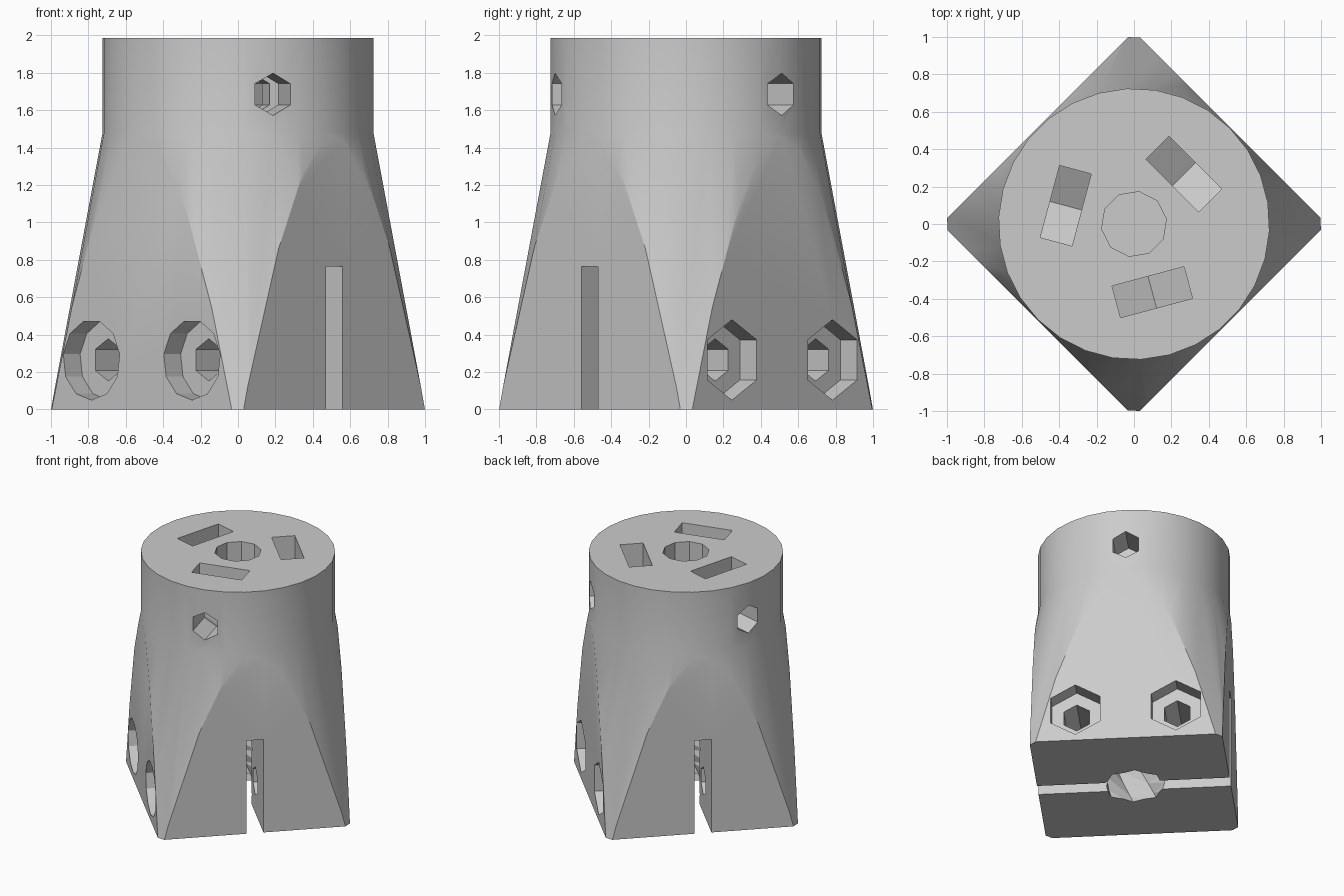
import bpy, bmesh
from math import cos, sin, radians, pi
from mathutils import Vector

if "Cube" in bpy.data.objects:
    bpy.data.objects.remove(bpy.data.objects["Cube"])

grey = bpy.data.materials.new("light grey plastic")
grey.use_nodes = True
grey.diffuse_color = (0.6, 0.6, 0.6, 1)
grey.node_tree.nodes["Principled BSDF"].inputs["Base Color"].default_value = (0.6, 0.6, 0.6, 1)

UP = Vector((0, 0, 1))
R, TOP, SHOULDER, APOTHEM = 0.725, 1.985, 1.48, 0.728


def finish(name, bm):
    bmesh.ops.recalc_face_normals(bm, faces=bm.faces)
    mesh = bpy.data.meshes.new(name)
    bm.to_mesh(mesh)
    bm.free()
    mesh.materials.append(grey)
    obj = bpy.data.objects.new(name, mesh)
    bpy.context.collection.objects.link(obj)
    return obj


def hull(name, points):
    bm = bmesh.new()
    for p in points:
        bm.verts.new(p)
    result = bmesh.ops.convex_hull(bm, input=bm.verts)
    unused = [v for v in result["geom_interior"] if isinstance(v, bmesh.types.BMVert)]
    bmesh.ops.delete(bm, geom=unused, context="VERTS")
    bmesh.ops.dissolve_limit(bm, angle_limit=radians(0.2), verts=bm.verts, edges=bm.edges)
    return finish(name, bm)


def ring(n, r, z, start=0):
    angles = [radians(start) + 2 * pi * i / n for i in range(n)]
    return [Vector((r * cos(a), r * sin(a), z)) for a in angles]


def loft(name, rings):
    """Closed skin through a stack of rings."""
    bm = bmesh.new()
    loops = [[bm.verts.new(p) for p in points] for points in rings]
    n = len(loops[0])
    for a, b in zip(loops, loops[1:]):
        for i in range(n):
            j = (i + 1) % n
            bm.faces.new((a[i], a[j], b[j]))
            bm.faces.new((a[i], b[j], b[i]))
    bm.faces.new(loops[0])
    bm.faces.new(loops[-1])
    bmesh.ops.dissolve_limit(bm, angle_limit=radians(0.2), verts=bm.verts, edges=bm.edges)
    return finish(name, bm)


def side_prism(n, r, azimuth, near, far, z, offset=0, phase=0):
    """Points of a horizontal prism running outward along an azimuth."""
    out = Vector((cos(radians(azimuth)), sin(radians(azimuth)), 0))
    side = UP.cross(out)
    return [out * t + side * (offset + p.y) + UP * (z + p.x)
            for t in (near, far) for p in ring(n, r, 0, phase)]


ACROSS = Vector((1, -1, 0)).normalized()
ALONG = Vector((1, 1, 0)).normalized()


def diagonal_box(name, half_across, half_along, low, high):
    return hull(name, [ACROSS * a + ALONG * b + UP * z
                       for a in (-half_across, half_across)
                       for b in (-half_along, half_along) for z in (low, high)])


# Body: flared cone below a round collar, trimmed to a square foot
body = loft("coupler_body", [ring(30, 1.002, 0, 45), ring(30, R, SHOULDER, 45),
                             ring(30, R, TOP, 45)])
square = diagonal_box("square_trim", APOTHEM, APOTHEM, -0.1, 2.1)
cuts = [(square, "INTERSECT")]
cutters = []

# Clamp slot across the foot
cutters.append(diagonal_box("clamp_slot", 1.2, 0.064, -0.1, 0.765))

# Clamp bolts: through hole, round head recess, hexagonal nut recess
FLOOR = APOTHEM - 0.127
for offset in (-0.38, 0.38):
    cutters.append(hull("bolt_hole", side_prism(6, 0.113, 45, -1, 1, 0.265, offset)))
    cutters.append(hull("nut_recess", side_prism(6, 0.215, 45, FLOOR, 1, 0.265, offset)))
    cutters.append(hull("head_recess",
                        side_prism(11, 0.215, 225, FLOOR, 1, 0.265, offset, 180)))

# Shaft bores at both ends, the lower one twisted like a thread
cutters.append(hull("shaft_bore", ring(10, 0.175, 1.0, 9) + ring(10, 0.175, 2.1, 9)))
cutters.append(loft("threaded_bore", [ring(8, 0.24, -0.05 + 0.1 * k, 12 * k)
                                      for k in range(9)]))

# Three set screws, each with a nut pocket open to the top
for azimuth in (45, 165, 285):
    cutters.append(hull("set_screw_hole", side_prism(6, 0.113, azimuth, 0.05, 1, 1.685)))
    lower = side_prism(6, 0.23, azimuth, 0.29, 0.465, 1.685)
    upper = [Vector((p.x, p.y, 2.1)) for p in lower]
    cutters.append(hull("nut_pocket", lower + upper))

# Trim the body, then cut everything out of it
cuts += [(cutter, "DIFFERENCE") for cutter in cutters]
bpy.ops.object.select_all(action="DESELECT")
bpy.context.view_layer.objects.active = body
body.select_set(True)
for tool, operation in cuts:
    tool.hide_render = True
    mod = body.modifiers.new("cut", "BOOLEAN")
    mod.operation = operation
    mod.solver = "EXACT"
    mod.object = tool
    bpy.ops.object.modifier_apply(modifier=mod.name)
    bpy.data.objects.remove(tool)

bpy.ops.object.shade_smooth_by_angle(angle=radians(25))
